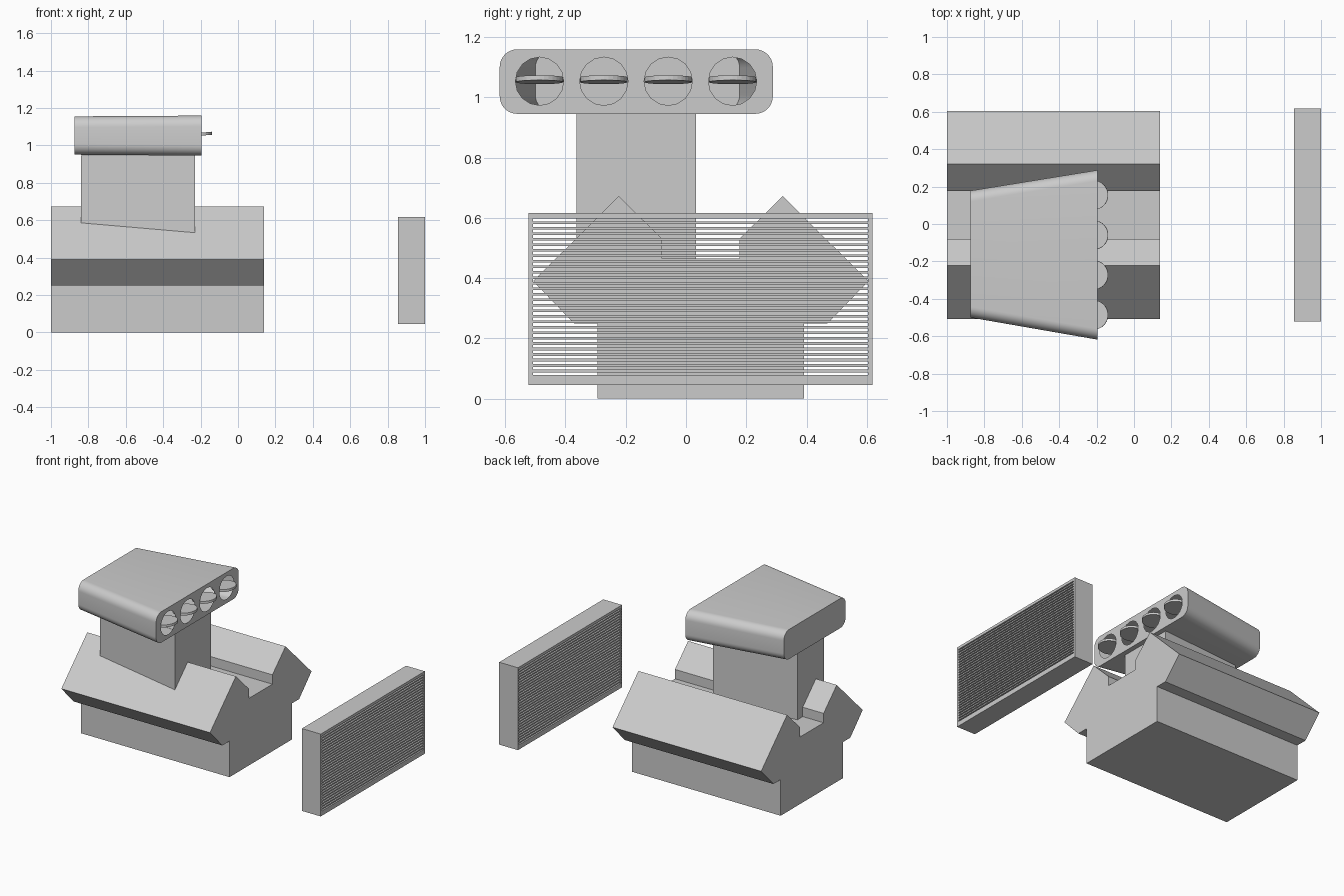
import bpy, bmesh
from math import sin, cos, pi, radians
from mathutils import Matrix, Vector

if "Cube" in bpy.data.objects:
    bpy.data.objects.remove(bpy.data.objects["Cube"])


def finish(bm, name):
    bmesh.ops.recalc_face_normals(bm, faces=bm.faces)
    me = bpy.data.meshes.new(name)
    bm.to_mesh(me)
    bm.free()
    ob = bpy.data.objects.new(name, me)
    bpy.context.collection.objects.link(ob)
    return ob


def loft(bm, a, b):
    """Side faces between two matching rings; returns their vertices."""
    va, vb = [bm.verts.new(p) for p in a], [bm.verts.new(p) for p in b]
    n = len(a)
    for i in range(n):
        j = (i + 1) % n
        bm.faces.new((va[i], va[j], vb[j], vb[i]))
    return va, vb


def solid(name, a, b):
    bm = bmesh.new()
    va, vb = loft(bm, a, b)
    bm.faces.new(va)
    bm.faces.new(vb)
    return finish(bm, name)


def add_box(bm, lo, hi):
    lo, hi = Vector(lo), Vector(hi)
    m = Matrix.Translation((lo + hi) / 2) @ Matrix.Diagonal((*(hi - lo), 1))
    bmesh.ops.create_cube(bm, size=1, matrix=m)


def rounded_rect(x, y0, y1, z0, z1, r, seg=8):
    pts = []
    corners = [(y1 - r, z1 - r), (y0 + r, z1 - r), (y0 + r, z0 + r), (y1 - r, z0 + r)]
    for k, (cy, cz) in enumerate(corners):
        for i in range(seg + 1):
            t = pi / 2 * (k + i / seg)
            pts.append((x, cy + r * cos(t), cz + r * sin(t)))
    return pts


# V-shaped engine block: half profile mirrored about its centre plane
CY = 0.049
half = [(0.342, 0), (0.342, 0.25), (0.421, 0.25), (0.556, 0.39),
        (0.272, 0.672), (0.128, 0.53), (0.128, 0.465)]
profile = [(CY + d, z) for d, z in half] + [(CY - d, z) for d, z in reversed(half)]
solid("engine_block", [(-1, y, z) for y, z in profile], [(0.14, y, z) for y, z in profile])

# Tapered intake pedestal
SY = -0.165


def plan(z):
    return [(-0.84, SY - 0.145, z), (-0.23, SY - 0.198, z),
            (-0.23, SY + 0.198, z), (-0.84, SY + 0.145, z)]


solid("intake_pedestal", plan(0.463), plan(0.947))

# Hollow tapered air scoop with four round mouths in its front plate
HOLES = [-0.486 + 0.2135 * i for i in range(4)]
FX, HZ, HR = -0.196, 1.053, 0.08
bm = bmesh.new()
back, front = loft(bm, rounded_rect(-0.875, -0.50, 0.178, 0.95, 1.155, 0.058),
                   rounded_rect(FX, -0.618, 0.288, 0.945, 1.159, 0.058))
bm.faces.new(back)
edges = [bm.edges.get((front[i], front[i - 1])) for i in range(len(front))]
for y in HOLES:
    ring = [bm.verts.new((FX, y + HR * cos(2 * pi * i / 16), HZ + HR * sin(2 * pi * i / 16)))
            for i in range(16)]
    edges += [bm.edges.new((ring[i], ring[i - 1])) for i in range(16)]
bmesh.ops.triangle_fill(bm, edges=edges, use_beauty=True, normal=(1, 0, 0))
scoop = finish(bm, "air_scoop")
bpy.context.view_layer.objects.active = scoop
scoop.select_set(True)
bpy.ops.object.shade_smooth_by_angle(angle=radians(35))
scoop.select_set(False)

# Slightly tilted butterfly discs in the mouths
for i, y in enumerate(HOLES):
    bm = bmesh.new()
    m = Matrix.Translation((-0.217, y, 1.058)) @ Matrix.Rotation(radians(-5), 4, 'Y')
    bmesh.ops.create_cone(bm, cap_ends=True, segments=32, radius1=0.079, radius2=0.079,
                          depth=0.016, matrix=m)
    finish(bm, f"butterfly_valve_{i + 1}")

# Radiator: frame and evenly spaced slats
X0, X1, Y0, Y1, Z0, Z1 = 0.856, 1.0, -0.522, 0.618, 0.045, 0.616
IY0, IY1, IZ0, IZ1 = -0.508, 0.604, 0.078, 0.597
bm = bmesh.new()
add_box(bm, (X0, Y0, Z0), (X1, Y1, IZ0))
add_box(bm, (X0, Y0, IZ1), (X1, Y1, Z1))
add_box(bm, (X0, Y0, IZ0), (X1, IY0, IZ1))
add_box(bm, (X0, IY1, IZ0), (X1, Y1, IZ1))
finish(bm, "radiator_frame")

GAPS, T = 29, 0.009
pitch = (IZ1 - IZ0 + T) / GAPS
bm = bmesh.new()
for i in range(1, GAPS):
    z = IZ0 + i * pitch - T
    add_box(bm, (X0, IY0, z), (X1, IY1, z + T))
finish(bm, "radiator_slats")
